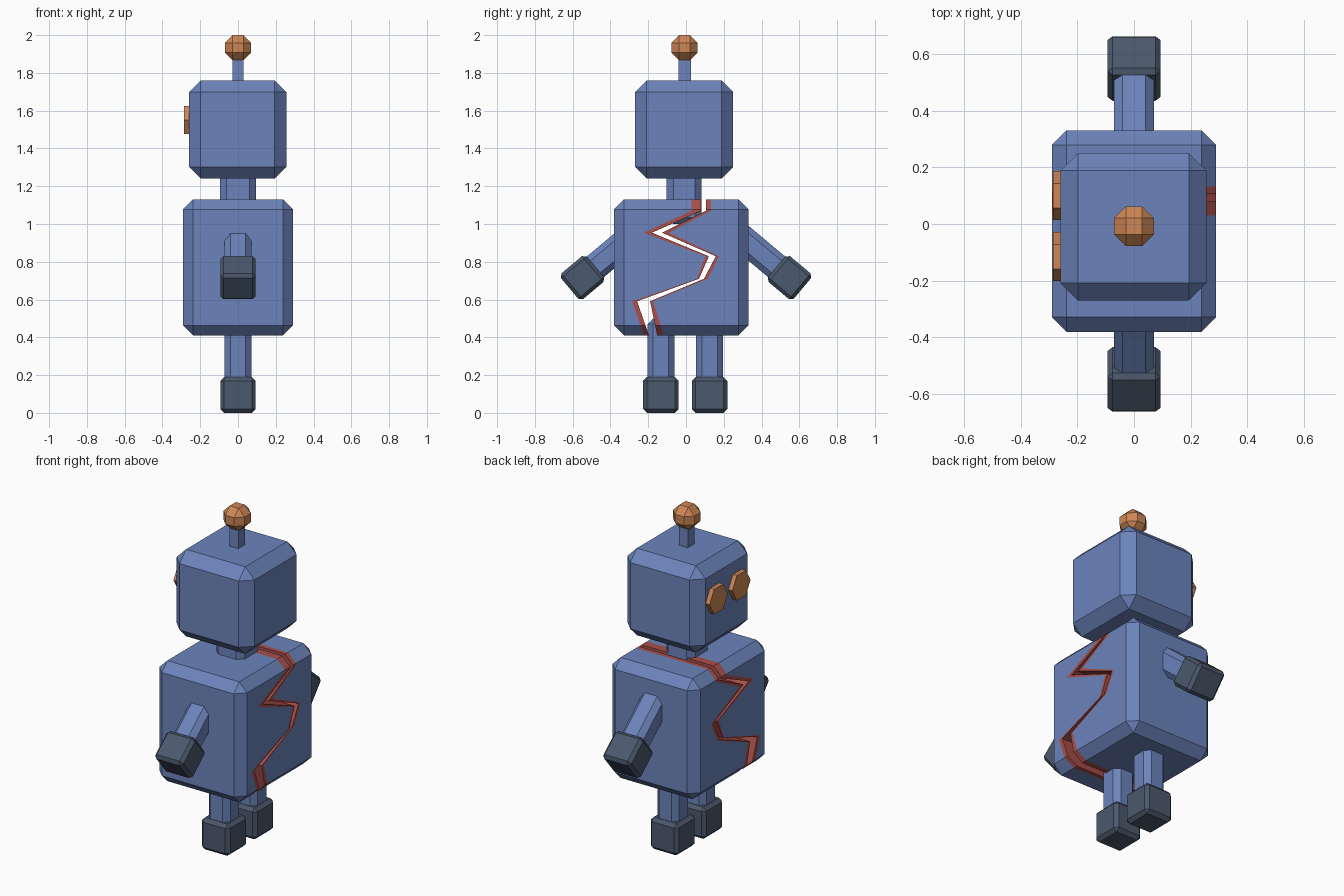
import bpy, bmesh
from math import radians, cos, sin, pi
from mathutils import Matrix, Vector

if "Cube" in bpy.data.objects:
    bpy.data.objects.remove(bpy.data.objects["Cube"])


def material(name, rgb):
    m = bpy.data.materials.new(name)
    m.diffuse_color = (*rgb, 1)
    m.use_nodes = True
    m.node_tree.nodes["Principled BSDF"].inputs["Base Color"].default_value = m.diffuse_color
    return m


BLUE = material("blue_paint", (0.15, 0.23, 0.50))
DARK = material("dark_grey", (0.07, 0.10, 0.15))
COPPER = material("copper", (0.61, 0.24, 0.09))
RED = material("red_crack", (0.40, 0.08, 0.07))


def finish(name, bm, mat):
    bmesh.ops.recalc_face_normals(bm, faces=bm.faces)
    me = bpy.data.meshes.new(name)
    bm.to_mesh(me)
    bm.free()
    me.materials.append(mat)
    ob = bpy.data.objects.new(name, me)
    bpy.context.collection.objects.link(ob)
    return ob


def box(name, centre, size, bevel, mat, tilt=0):
    """Chamfered box, tilted about x."""
    bm = bmesh.new()
    bmesh.ops.create_cube(bm, size=1, matrix=Matrix.Diagonal((*size, 1)))
    if bevel:
        bmesh.ops.bevel(bm, geom=bm.edges[:], offset=bevel, segments=1,
                        affect='EDGES')
    ob = finish(name, bm, mat)
    ob.location = centre
    ob.rotation_euler.x = radians(tilt)
    return ob


def prism(name, profile, x0, x1, mat):
    """Extrude a (y, z) outline along x."""
    bm = bmesh.new()
    face = bm.faces.new([bm.verts.new((x0, y, z)) for y, z in profile])
    out = bmesh.ops.extrude_face_region(bm, geom=[face])
    for v in out["geom"]:
        if isinstance(v, bmesh.types.BMVert):
            v.co.x = x1
    return finish(name, bm, mat)


# Torso, split by a zigzag crack with a red rim on both sides
# columns: z, rim left, gap left, gap right, rim right
CRACK = [(1.20, .030, .080, .105, .132),
         (1.07, .030, .080, .105, .132),
         (.954, -.222, -.180, -.127, -.090),
         (.829, .103, .121, .158, .174),
         (.710, .058, .069, .095, .116),
         (.591, -.285, -.259, -.190, -.174),
         (.350, -.200, -.175, -.140, -.100)]
lines = [[(row[i], row[0]) for row in CRACK] for i in range(1, 5)]
far_left = [(-1, 1.20), (-1, .35)]
far_right = [(1, 1.20), (1, .35)]
torso = box("torso_block", (0, -.025, .77), (.58, .71, .72), .052, BLUE)
for name, a, b, mat in (("torso_left", far_left, lines[0], BLUE),
                        ("crack_rim_left", lines[0], lines[1], RED),
                        ("crack_rim_right", lines[2], lines[3], RED),
                        ("torso_right", lines[3], far_right, BLUE)):
    part = prism(name, a + b[::-1], -.6, .6, mat)
    mod = part.modifiers.new("cut", 'BOOLEAN')
    mod.operation, mod.solver, mod.object = 'INTERSECT', 'EXACT', torso
    bpy.context.view_layer.update()
    deps = bpy.context.evaluated_depsgraph_get()
    me = bpy.data.meshes.new_from_object(part.evaluated_get(deps))
    part.modifiers.clear()
    part.data = me
    me.materials.clear()
    me.materials.append(mat)
    for p in me.polygons:
        p.material_index = 0
bpy.data.objects.remove(torso)

# Head, neck and antenna
box("neck", (0, -.01, 1.14), (.19, .185, .28), .035, BLUE)
box("head", (-.002, -.01, 1.5), (.515, .52, .52), .062, BLUE)
box("antenna_rod", (0, -.007, 1.81), (.06, .065, .18), 0, BLUE)
box("antenna_ball", (0, -.008, 1.933), (.14, .14, .134), .041, COPPER)

# Hexagonal eyes
for side, y in (("left", .1), ("right", -.115)):
    hexagon = [(y + .086 * cos(i * pi / 3), 1.55 + .086 * sin(i * pi / 3))
               for i in range(6)]
    prism("eye_" + side, hexagon, -.286, -.25, COPPER)

# Arms and legs
for side, s in (("left", 1), ("right", -1)):
    hand = Vector((0, s * .548, .716))
    inward = Vector((0, -s * cos(radians(40)), sin(radians(40))))
    box("arm_" + side, hand + inward * .2, (.142, .36, .142), .03, BLUE, -s * 40)
    box("hand_" + side, hand, (.187, .178, .178), .018, DARK, -s * 40)
    y = s * .129 - .004
    box("leg_" + side, (0, y, .325), (.142, .142, .35), .03, BLUE)
    box("foot_" + side, (0, y, .095), (.187, .187, .19), .02, DARK)
